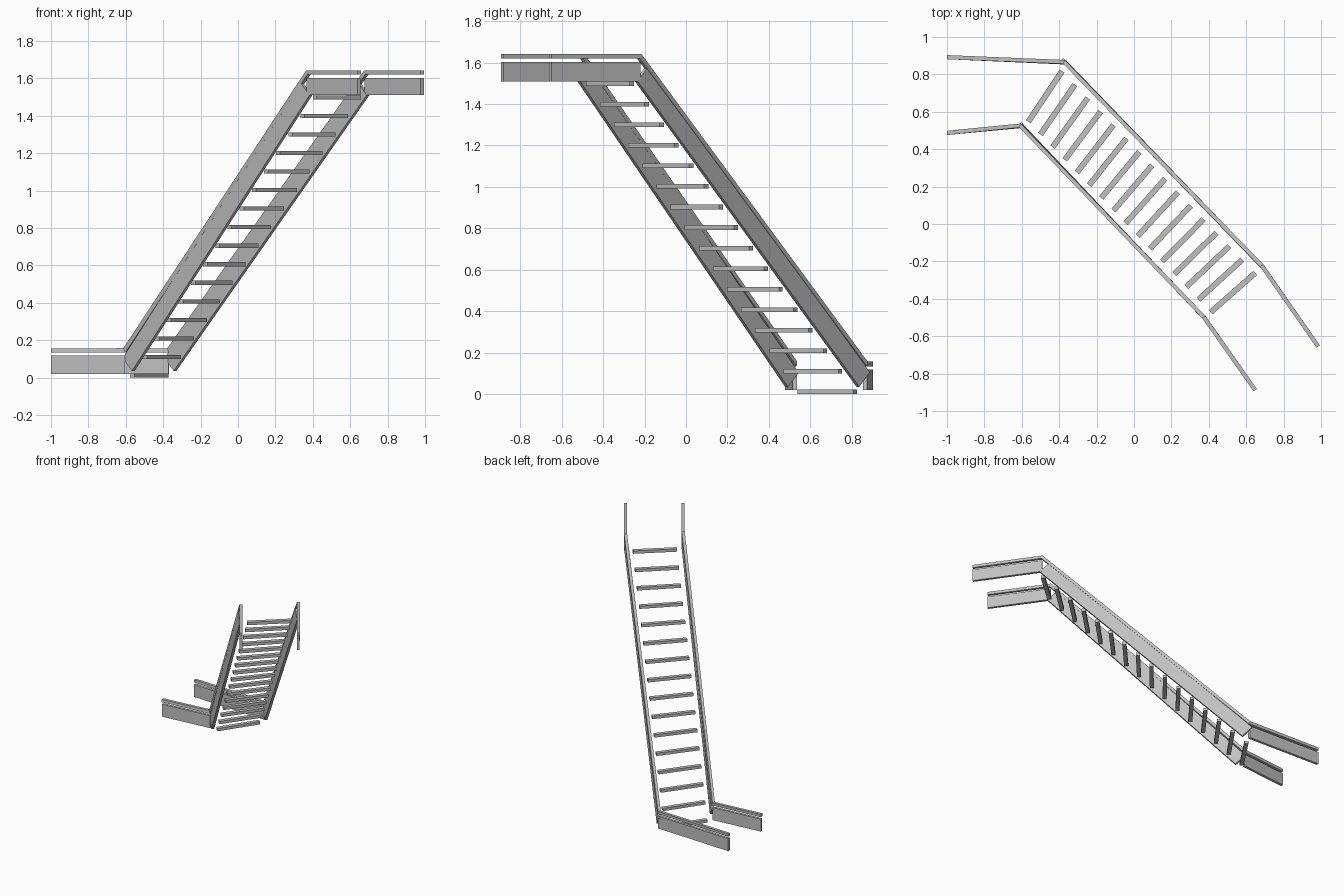
import bpy, bmesh
from mathutils import Vector as V

if "Cube" in bpy.data.objects:
    bpy.data.objects.remove(bpy.data.objects["Cube"])

Z = V((0, 0, 1))
grey = bpy.data.materials.new("plain grey")
grey.diffuse_color = (0.53, 0.53, 0.53, 1)
grey.use_nodes = True
grey.node_tree.nodes["Principled BSDF"].inputs["Base Color"].default_value = grey.diffuse_color


def loft(name, rings):
    """Closed solid through a list of four-point cross-sections."""
    bm = bmesh.new()
    vs = [[bm.verts.new(p) for p in r] for r in rings]
    for r, s in zip(vs, vs[1:]):
        for i in range(4):
            j = (i + 1) % 4
            bm.faces.new((r[i], r[j], s[j], s[i]))
    bm.faces.new(vs[0][::-1])
    bm.faces.new(vs[-1])
    bmesh.ops.recalc_face_normals(bm, faces=bm.faces)
    me = bpy.data.meshes.new(name)
    bm.to_mesh(me)
    bm.free()
    me.materials.append(grey)
    ob = bpy.data.objects.new(name, me)
    bpy.context.collection.objects.link(ob)


def beam(name, a, b, width, height):
    """Straight bar whose bottom centre line runs from a to b."""
    a, b = V(a), V(b)
    d = (b - a).normalized()
    side = d.cross(Z).normalized()
    up = side.cross(d) * height
    side *= width / 2
    loft(name, [[p - side, p + side, p + side + up, p - side + up] for p in (a, b)])


def rail(name, pts, t):
    """Square handrail with mitred corners."""
    pts = [V(p) for p in pts]
    ds = [(q - p).normalized() for p, q in zip(pts, pts[1:])]
    rings = []
    for i, p in enumerate(pts):
        d0, d1 = ds[max(i - 1, 0)], ds[min(i, len(ds) - 1)]
        d = (d0 + d1).normalized()
        side = d.cross(Z).normalized()
        up = side.cross(d) * (t / 2 / d.dot(d0))
        side *= t / 2
        rings.append([p - side - up, p + side - up, p + side + up, p - side + up])
    loft(name, rings)


# plan points of each side: lower end, lower corner, upper corner, upper end,
# then the bottom edge of the sloping stringer
sides = {
    "left": ((-1, .487), (-.605, .525), (.375, -.50), (.648, -.888),
             (-.56, .485, .035), (.39, -.518, 1.51)),
    "right": ((-1, .892), (-.37, .865), (.685, -.225), (.985, -.655),
              (-.337, .83, .035), (.695, -.24, 1.51)),
}
for s, (p0, p1, p2, p3, a, b) in sides.items():
    beam(s + "_stringer", a, b, .02, .10)
    beam(s + "_lower_plate", (*p0, .02), (*p1, .02), .02, .098)
    beam(s + "_upper_plate", (*p2, 1.51), (*p3, 1.51), .02, .092)
    rail(s + "_handrail", [(*p0, .145), (*p1, .145), (*p2, 1.63), (*p3, 1.63)], .022)

# treads fan gently from the bottom one to the top one
N = 16
l0, r0 = V((-.565, .547, 0)), V((-.385, .817, 0))
l1, r1 = V((.41, -.472, 1.487)), V((.648, -.262, 1.487))
for i in range(N):
    f = i / (N - 1)
    beam(f"tread_{i + 1}", l0.lerp(l1, f), r0.lerp(r1, f), .03, .022)
